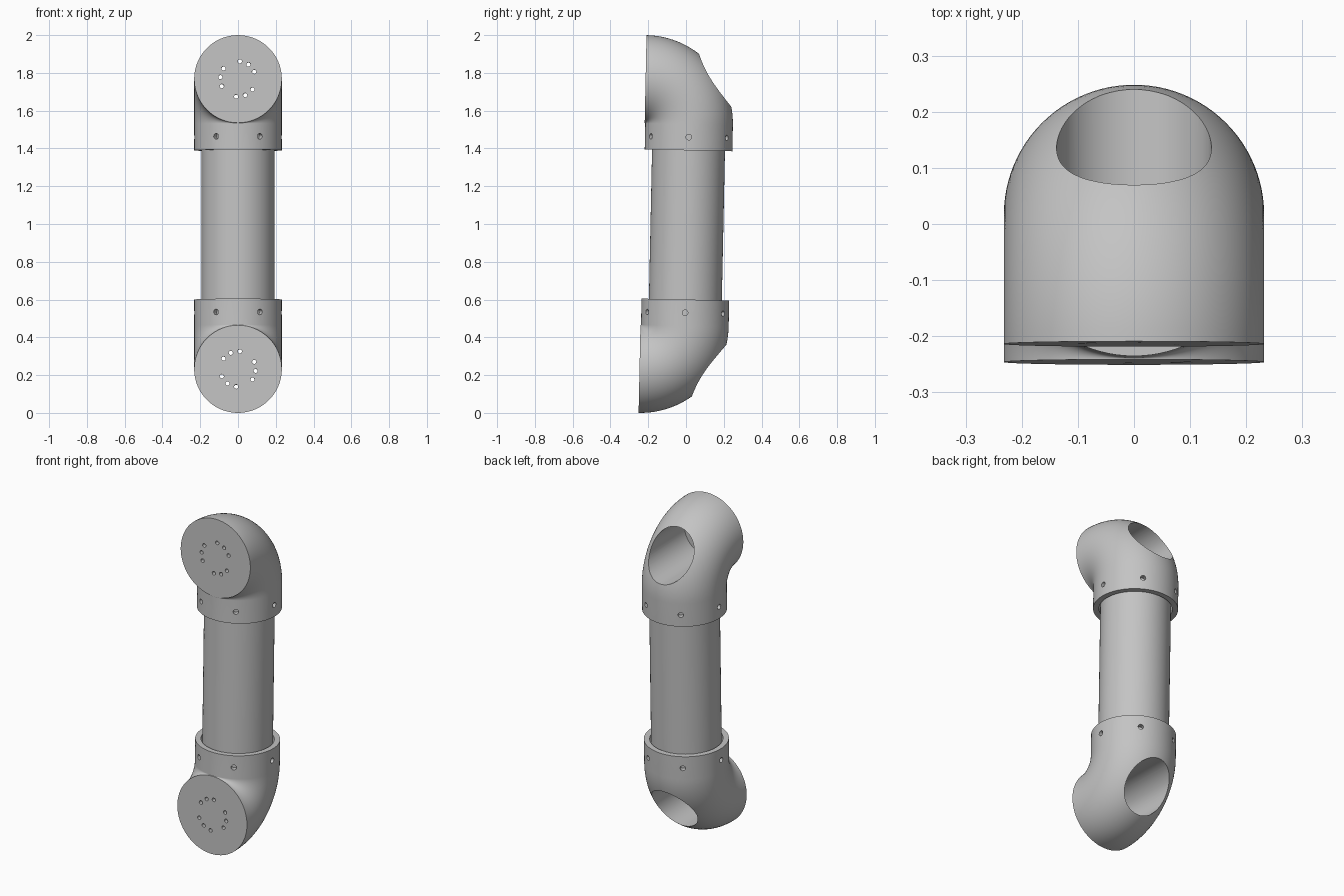
import bpy, bmesh
from math import sin, cos, pi, radians
from mathutils import Matrix, Vector

if "Cube" in bpy.data.objects:
    bpy.data.objects.remove(bpy.data.objects["Cube"], do_unlink=True)

R = 0.232        # elbow pipe radius
BEND = 0.235     # bend radius
PIVOT_Z = 0.533  # height of the bend axis above the middle
COLLAR_Z = 0.395 # open end of the collar
DISC_Z = PIVOT_Z + BEND
PLACE = Matrix.Translation((0, 0.005, 0.995)) @ Matrix.Rotation(-0.021, 4, 'X')

grey = bpy.data.materials.new("light grey")
grey.use_nodes = True
colour = (0.55, 0.55, 0.55, 1)
grey.diffuse_color = colour
grey.node_tree.nodes["Principled BSDF"].inputs["Base Color"].default_value = colour


def make_object(name, bm):
    bmesh.ops.recalc_face_normals(bm, faces=bm.faces)
    mesh = bpy.data.meshes.new(name)
    bm.to_mesh(mesh)
    bm.free()
    mesh.materials.append(grey)
    obj = bpy.data.objects.new(name, mesh)
    bpy.context.collection.objects.link(obj)
    return obj


def add_rod(bm, start, end, radius, sides):
    start, end = Vector(start), Vector(end)
    axis = end - start
    turn = axis.to_track_quat('Z', 'Y').to_matrix().to_4x4()
    bmesh.ops.create_cone(bm, cap_ends=True, segments=sides, radius1=radius,
                          radius2=radius, depth=axis.length,
                          matrix=Matrix.Translation((start + end) / 2) @ turn)


def smooth(obj):
    bpy.ops.object.select_all(action='DESELECT')
    obj.select_set(True)
    bpy.context.view_layer.objects.active = obj
    bpy.ops.object.shade_smooth_by_angle(angle=radians(30))


def cut(obj, bm):
    cutter = make_object("cutter", bm)
    cutter.hide_render = True
    mod = obj.modifiers.new("cut", 'BOOLEAN')
    mod.operation, mod.solver, mod.object = 'DIFFERENCE', 'EXACT', cutter
    bpy.context.view_layer.update()
    result = bpy.data.meshes.new_from_object(
        obj.evaluated_get(bpy.context.evaluated_depsgraph_get()))
    obj.modifiers.clear()
    obj.data = result
    bpy.data.objects.remove(cutter, do_unlink=True)


def make_elbow(name, turn):
    # Straight collar followed by a quarter bend ending in the flat front disc
    sides, steps = 96, 32
    stations = [(0, COLLAR_Z - PIVOT_Z)] + [(pi / 2 * i / steps, 0) for i in range(steps + 1)]
    bm = bmesh.new()
    rings = []
    for t, shift in stations:
        ring = []
        for i in range(sides):
            a = 2 * pi * i / sides
            d = BEND + R * sin(a)
            ring.append(bm.verts.new((R * cos(a), -BEND + d * cos(t),
                                      PIVOT_Z + d * sin(t) + shift)))
        rings.append(ring)
    for low, high in zip(rings, rings[1:]):
        for i in range(sides):
            j = (i + 1) % sides
            bm.faces.new((low[i], low[j], high[j], high[i]))
    bm.faces.new(rings[0])
    bm.faces.new(rings[-1])
    elbow = make_object(name, bm)

    # Access bore from the back, and the socket for the tube
    bm = bmesh.new()
    add_rod(bm, (0, -BEND + 0.03, DISC_Z), (0, 0.5, DISC_Z), 0.138, 96)
    add_rod(bm, (0, 0, COLLAR_Z - 0.1), (0, 0, PIVOT_Z), 0.2, 96)
    cut(elbow, bm)

    # Three groups of three bolt holes in the disc, six screw holes in the collar
    bm = bmesh.new()
    for group in (54, 174, 294):
        for step in (-30, 0, 30):
            a = radians(group + step)
            x, z = 0.094 * cos(a), DISC_Z + 0.094 * sin(a)
            add_rod(bm, (x, -BEND - 0.05, z), (x, -BEND + 0.06, z), 0.011, 16)
    for k in range(6):
        a = radians(30 + 60 * k)
        x, y = sin(a), -cos(a)
        add_rod(bm, (x * 0.185, y * 0.185, 0.465), (x * 0.3, y * 0.3, 0.465), 0.015, 16)
    cut(elbow, bm)
    elbow.matrix_world = PLACE @ turn
    smooth(elbow)


make_elbow("upper_elbow", Matrix.Identity(4))
make_elbow("lower_elbow", Matrix.Rotation(pi, 4, 'Y'))

# Straight tube joining the elbows
bm = bmesh.new()
add_rod(bm, (0, 0, -PIVOT_Z), (0, 0, PIVOT_Z), 0.193, 96)
tube = make_object("tube", bm)
tube.matrix_world = PLACE
smooth(tube)
